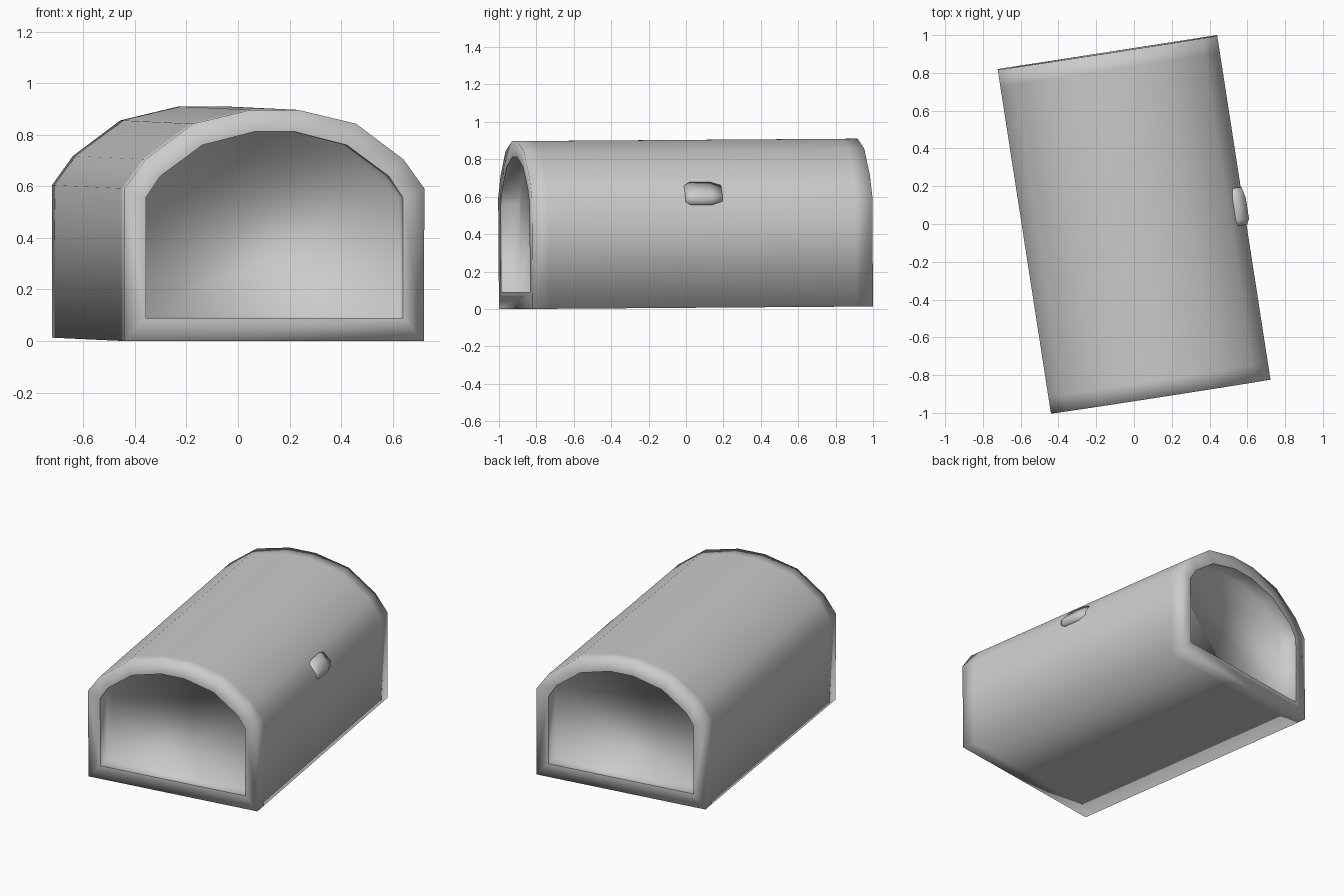
import bpy, bmesh, math
from mathutils import Matrix

if "Cube" in bpy.data.objects:
    bpy.data.objects.remove(bpy.data.objects["Cube"])

HALF = 0.921      # half length of the shelter
DEPTH = 0.1       # depth of the recess at each end
BAND = 0.09       # narrow end bands that keep the shading tight

# Whole model is turned about z and pitched very slightly
PLACE = (Matrix.Translation((0, 0, 0.0065))
         @ Matrix.Rotation(math.radians(8.8), 4, 'Z')
         @ Matrix.Rotation(math.radians(0.41), 4, 'X'))

# Right half of each arch section (x, z), bottom to top
OUTER = [(0.588, 0.0), (0.588, 0.592), (0.506, 0.705), (0.32, 0.843), (0.091, 0.897)]
INNER = [(0.504, 0.09), (0.504, 0.557), (0.448, 0.64), (0.284, 0.76), (0.08, 0.812)]


def add_object(name, bm):
    bmesh.ops.recalc_face_normals(bm, faces=bm.faces)
    for f in bm.faces:
        f.smooth = True
    mesh = bpy.data.meshes.new(name)
    bm.to_mesh(mesh)
    bm.free()
    obj = bpy.data.objects.new(name, mesh)
    bpy.context.collection.objects.link(obj)
    obj.matrix_world = PLACE
    return obj


def ring(bm, half, y):
    pts = half + [(-x, z) for x, z in reversed(half)]
    return [bm.verts.new((x, y, z)) for x, z in pts]


def bridge(bm, a, b):
    n = len(a)
    for i in range(n):
        j = (i + 1) % n
        bm.faces.new((a[i], a[j], b[j], b[i]))


# Vaulted body with a thick rim and a recessed panel at each end
bm = bmesh.new()
body = [ring(bm, OUTER, y) for y in (-HALF, BAND - HALF, HALF - BAND, HALF)]
for a, b in zip(body, body[1:]):
    bridge(bm, a, b)
for s, end in ((-1, body[0]), (1, body[-1])):
    mouth = ring(bm, INNER, s * HALF)
    deep = ring(bm, INNER, s * (HALF - DEPTH))
    bridge(bm, end, mouth)
    bridge(bm, mouth, deep)
    bm.faces.new(deep)
    for i, v in enumerate(mouth):
        bm.edges.get((v, mouth[(i + 1) % len(mouth)])).smooth = False
add_object("vaulted_body", bm)

# Small raised lug on the right side at the spring of the arch
bm = bmesh.new()
section = [(0.575, 0.54), (0.606, 0.56), (0.606, 0.60), (0.54, 0.672), (0.5, 0.6)]
ends = []
for y, grow in ((-0.09, 0.75), (-0.06, 1.0), (0.05, 1.0), (0.11, 0.75)):
    ends.append([bm.verts.new((0.55 + (x - 0.55) * grow, y, 0.6 + (z - 0.6) * grow))
                 for x, z in section])
for a, b in zip(ends, ends[1:]):
    bridge(bm, a, b)
bm.faces.new(ends[0])
bm.faces.new(ends[-1])
add_object("side_lug", bm)
